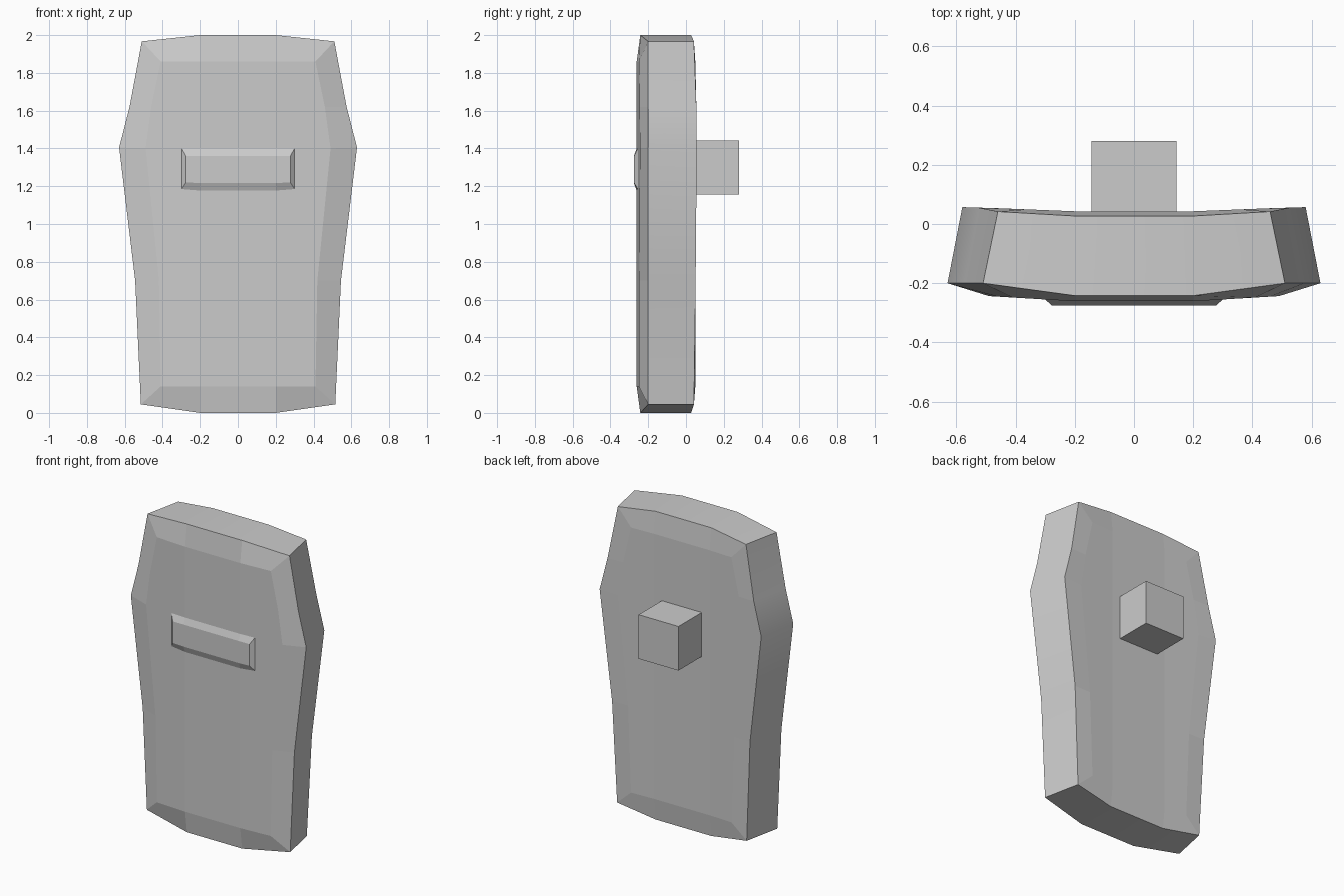
import bpy, bmesh, math

if "Cube" in bpy.data.objects:
    bpy.data.objects.remove(bpy.data.objects["Cube"])

ROWS = 5  # inner grid rows, bottom to top
COLS = 4  # inner grid columns, left to right


def mesh_object(name, bm):
    bmesh.ops.recalc_face_normals(bm, faces=bm.faces)
    me = bpy.data.meshes.new(name)
    bm.to_mesh(me)
    bm.free()
    ob = bpy.data.objects.new(name, me)
    bpy.context.collection.objects.link(ob)
    return ob


def panel(bm, zs, widths, y_mid, curve, rim_side, rim_top):
    """Curved inner panel plus a sloped rim; returns the outer rim loop."""
    grid = [[bm.verts.new((x, y_mid + curve * max(0, abs(x) - 0.2), z))
             for x in (-w, -0.2, 0.2, w)] for z, w in zip(zs, widths)]
    for a, b in zip(grid, grid[1:]):
        for i in range(COLS - 1):
            bm.faces.new((a[i], a[i + 1], b[i + 1], b[i]))
    inner = (grid[0] + [r[-1] for r in grid[1:-1]]
             + grid[-1][::-1] + [r[0] for r in grid[-2:0:-1]])
    # rim_side holds (x, y, z) bottom to top, rim_top the (x, y) of the end edges
    tx, ty = rim_top
    left = [(-x, y, z) for x, y, z in rim_side]
    pts = ([left[0], (-tx, ty, 0), (tx, ty, 0)] + rim_side
           + [(tx, ty, 2), (-tx, ty, 2)] + left[:0:-1])
    outer = [bm.verts.new(p) for p in pts]
    n = len(outer)
    for i in range(n):
        j = (i + 1) % n
        bm.faces.new((inner[i], inner[j], outer[j], outer[i]))
    return outer


# Shield body: front panel, back panel and the wall between their rims
bm = bmesh.new()
heights = (0.14, 0.7, 1.4, 1.62, 1.86)
rim_z = (0.045, 0.7, 1.405, 1.62, 1.967)
rim_x = (0.515, 0.545, 0.63, 0.575, 0.51)
back_y = (0.042, 0.051, 0.057, 0.055, 0.042)
front = panel(bm, heights, (0.41, 0.42, 0.49, 0.46, 0.41), -0.261, 0.06,
              [(x, -0.2, z) for x, z in zip(rim_x, rim_z)], (0.2, -0.242))
back = panel(bm, heights, (0.36, 0.38, 0.45, 0.415, 0.36), 0.043, 0.04,
             [(x - 0.05, y, z) for x, y, z in zip(rim_x, back_y, rim_z)],
             (0.2, 0.027))
for i in range(len(front)):
    j = (i + 1) % len(front)
    f = bm.faces.new((front[i], front[j], back[j], back[i]))
    f.smooth = True
bm.normal_update()
bmesh.ops.recalc_face_normals(bm, faces=bm.faces)
for e in bm.edges:
    e.smooth = e.calc_face_angle(0) < math.radians(30)
mesh_object("shield_body", bm)

# Raised viewing window with sloped sides following the curved front
bm = bmesh.new()
base_x, face_x = (-0.3, -0.2, 0.2, 0.3), (-0.277, -0.2, 0.2, 0.277)
base_y = (-0.255, -0.261, -0.261, -0.255)
lines = [
    [(x, y, z) for x, y, z in zip(base_x, base_y, (1.185, 1.177, 1.177, 1.185))],
    [(x, -0.276, z) for x, z in zip(face_x, (1.22, 1.217, 1.217, 1.22))],
    [(x, -0.276, 1.36) for x in face_x],
    [(x, y, 1.4) for x, y in zip(base_x, base_y)],
]
vs = [[bm.verts.new(p) for p in line] for line in lines]
for a, b in zip(vs, vs[1:]):
    for i in range(3):
        bm.faces.new((a[i], a[i + 1], b[i + 1], b[i]))
for i in (0, 3):
    bm.faces.new([line[i] for line in vs])
# Buried rear face closes the window block
for i in range(3):
    bm.faces.new((vs[3][i], vs[3][i + 1], vs[0][i + 1], vs[0][i]))
mesh_object("window", bm)

# Square grip block on the back
bpy.ops.mesh.primitive_cube_add(size=0.286, location=(0, 0.138, 1.298))
bpy.context.object.name = "grip_block"
